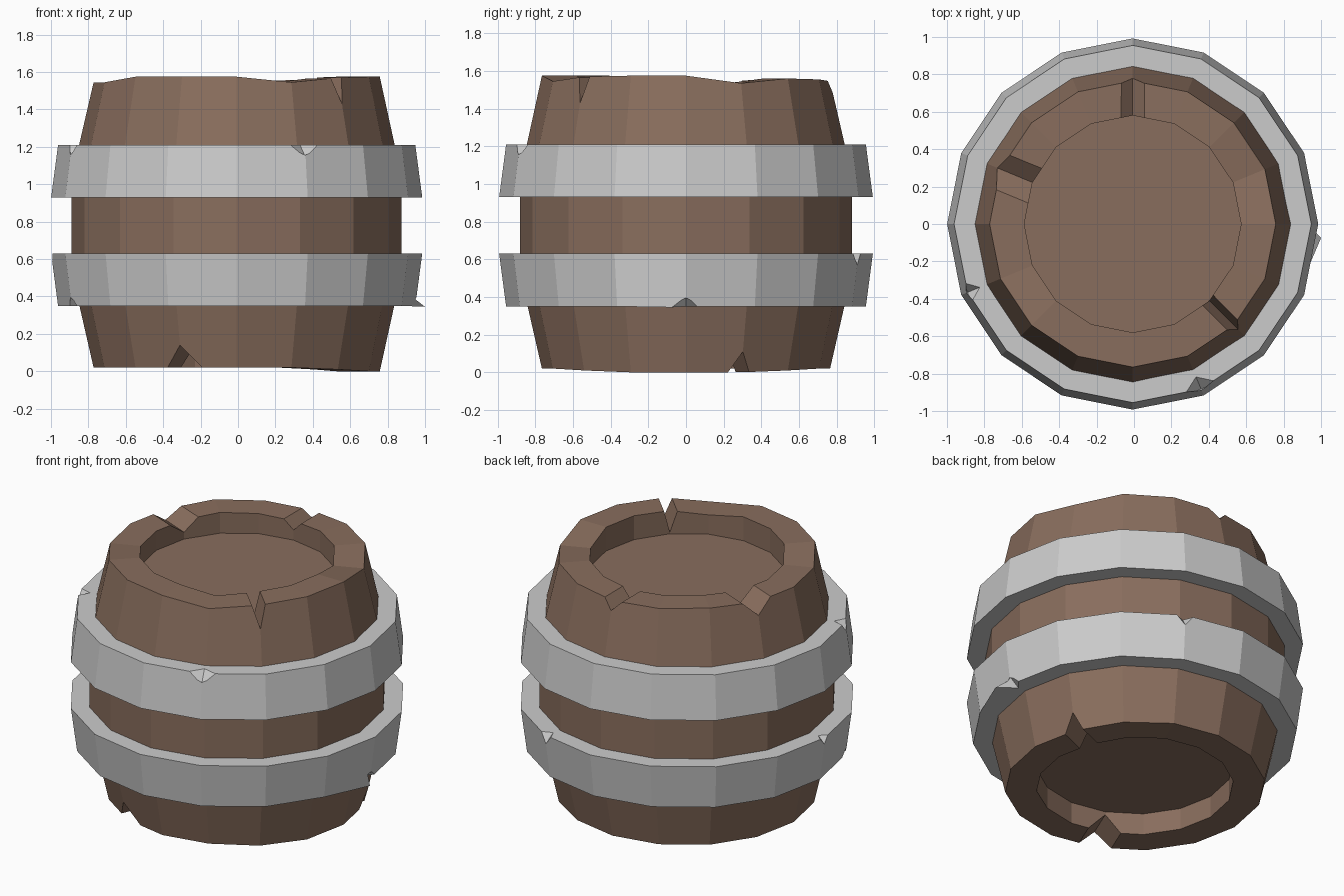
import bpy, bmesh, math
from mathutils import Vector

if "Cube" in bpy.data.objects:
    bpy.data.objects.remove(bpy.data.objects["Cube"])

SIDES = 16
STEP = 2 * math.pi / SIDES
CX = -0.007


def to_object(name, bm, mat=None):
    bmesh.ops.recalc_face_normals(bm, faces=bm.faces)
    me = bpy.data.meshes.new(name)
    bm.to_mesh(me)
    bm.free()
    ob = bpy.data.objects.new(name, me)
    bpy.context.collection.objects.link(ob)
    if mat:
        me.materials.append(mat)
    return ob


def lathe(bm, profile, closed):
    """Spin (radius, height) points; height may be a list with one value per side."""
    rings = []
    for r, z in profile:
        rings.append([bm.verts.new((CX + r * math.cos(k * STEP), r * math.sin(k * STEP),
                                    z[k] if isinstance(z, list) else z)) for k in range(SIDES)])
    pairs = list(zip(rings, rings[1:]))
    if closed:
        pairs.append((rings[-1], rings[0]))
    else:
        bm.faces.new(rings[0])
        bm.faces.new(rings[-1])
    for a, b in pairs:
        for k in range(SIDES):
            j = (k + 1) % SIDES
            bm.faces.new((a[k], a[j], b[j], b[k]))


def axes(k):
    a = k * STEP
    return (Vector((math.cos(a), math.sin(a), 0)), Vector((-math.sin(a), math.cos(a), 0)))


def notch(bm, k, rim_z, depth, left, right, up):
    """Radial V-shaped prism cutting through the rim at side k."""
    out, tan = axes(k)
    f = (depth + 0.06) / depth
    tri = [(0, rim_z - up * depth), (-left * f, rim_z + up * 0.06), (right * f, rim_z + up * 0.06)]
    ends = [[bm.verts.new(Vector((CX, 0, z)) + out * r + tan * t) for t, z in tri]
            for r in (0.5, 0.95)]
    for e in ends:
        bm.faces.new(e)
    for i in range(3):
        j = (i + 1) % 3
        bm.faces.new((ends[0][i], ends[0][j], ends[1][j], ends[1][i]))


def chip(bm, k, r, z, half, deep, tall):
    """Octahedron that knocks a corner off a hoop edge."""
    out, tan = axes(k)
    c = Vector((CX, 0, z)) + out * r
    p = [bm.verts.new(c + s * v) for v in (out * deep, tan * half, Vector((0, 0, tall)))
         for s in (1, -1)]
    for a in (0, 1):
        for b in (2, 3):
            for d in (4, 5):
                bm.faces.new((p[a], p[b], p[d]))


def cut(ob, bm):
    cutter = to_object("cutter", bm)
    cutter.hide_render = True
    mod = ob.modifiers.new("damage", 'BOOLEAN')
    mod.operation = 'DIFFERENCE'
    mod.solver = 'EXACT'
    mod.object = cutter
    bpy.context.view_layer.objects.active = ob
    bpy.ops.object.modifier_apply(modifier=mod.name)
    bpy.data.objects.remove(cutter)


wood = bpy.data.materials.new("wood")
wood.diffuse_color = (0.25, 0.155, 0.11, 1)
wood.use_nodes = True
wood.node_tree.nodes["Principled BSDF"].inputs["Base Color"].default_value = wood.diffuse_color

# Wooden body with uneven rims and recessed lids
top = [1.575, 1.535, 1.56, 1.555, 1.545, 1.55, 1.555, 1.545,
       1.545, 1.545, 1.575, 1.575, 1.575, 1.545, 1.57, 1.575]
bottom = [0.02] * SIDES
bottom[0] = bottom[1] = bottom[15] = 0.0
bottom[2] = bottom[14] = 0.01
bm = bmesh.new()
lathe(bm, [(0.58, 0.16), (0.58, bottom), (0.765, bottom), (0.882, 0.53),
           (0.882, 1.04), (0.765, top), (0.58, top), (0.58, 1.42)], False)
body = to_object("barrel_body", bm, wood)

# Notches broken out of both rims
bm = bmesh.new()
notch(bm, 4, 1.545, 0.06, 0.06, 0.06, 1)
notch(bm, 7, 1.545, 0.08, 0.085, 0.11, 1)
notch(bm, 14, 1.57, 0.14, 0.045, 0.035, 1)
notch(bm, 11, 0.02, 0.12, 0.09, 0.11, -1)
notch(bm, 1, 0.0, 0.11, 0.07, 0.05, -1)
cut(body, bm)

# Metal hoops, mirrored about the middle, with chipped edges
HALF = 0.78
upper = [(0.875, 0.93), (0.992, 0.93), (0.955, 1.21), (0.835, 1.21)]
lower = [(r, 2 * HALF - z) for r, z in upper]
chips = {
    "upper_hoop": [(13, 0.955, 1.21, 0.10, 0.07, 0.06), (9, 0.955, 1.21, 0.055, 0.07, 0.06)],
    "lower_hoop": [(0, 0.955, 0.35, 0.075, 0.06, 0.05), (9, 0.955, 0.35, 0.06, 0.06, 0.05),
                   (3, 0.992, 0.63, 0.06, 0.06, 0.07), (8, 0.992, 0.63, 0.045, 0.05, 0.05)],
}
for name, profile in (("upper_hoop", upper), ("lower_hoop", lower)):
    bm = bmesh.new()
    lathe(bm, profile, True)
    hoop = to_object(name, bm)
    bm = bmesh.new()
    for c in chips[name]:
        chip(bm, *c)
    cut(hoop, bm)
    if name == "lower_hoop":
        # Bent burr beside the front-right chip
        spot = Vector((0.94, -0.075, 0.35))
        v = min(hoop.data.vertices, key=lambda q: (q.co - spot).length)
        v.co = (1.0, -0.075, 0.345)
